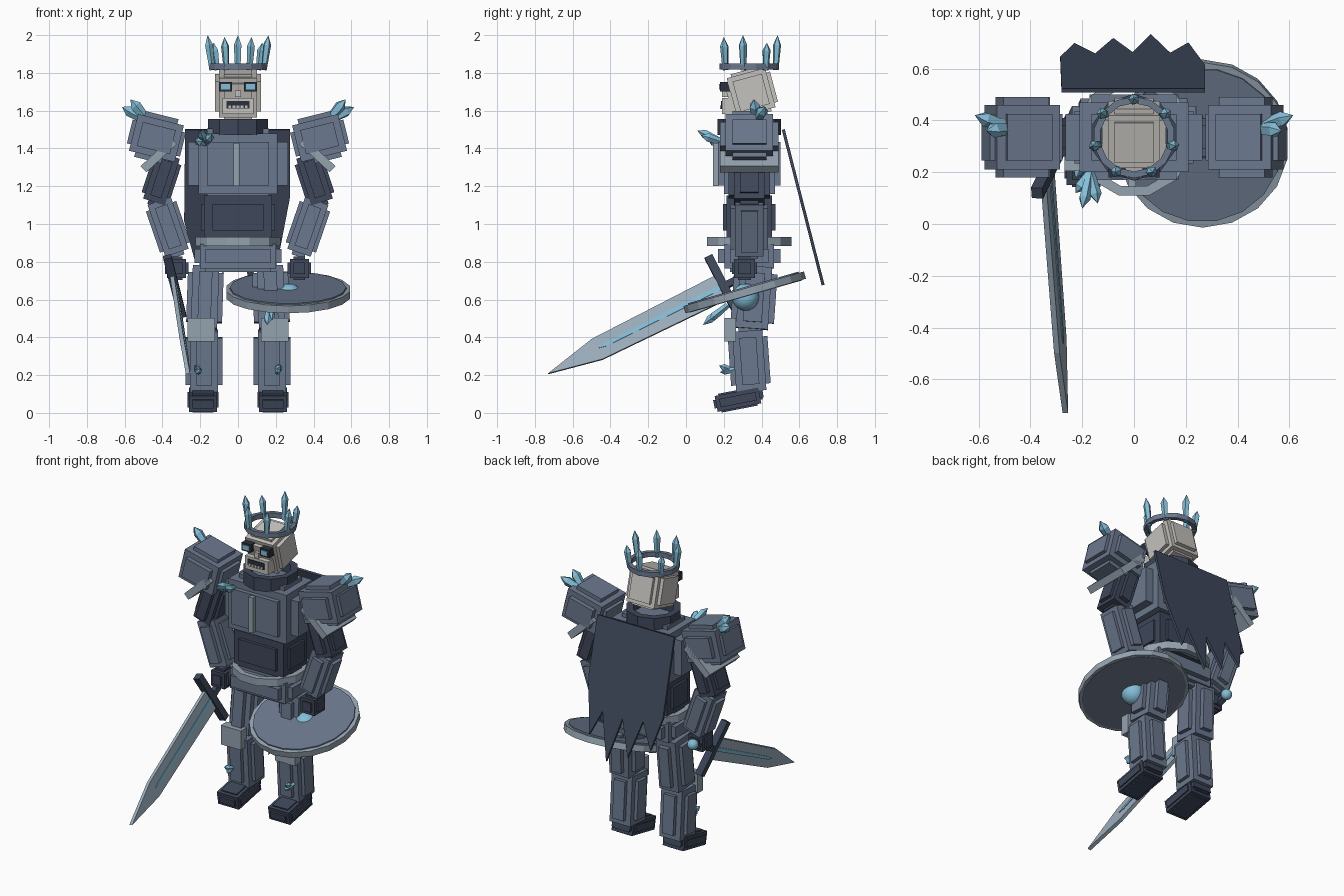
import bpy, bmesh, math
from mathutils import Vector, Matrix, Euler

if "Cube" in bpy.data.objects:
    bpy.data.objects.remove(bpy.data.objects["Cube"])


def lin(c):
    c /= 255
    return c / 12.92 if c <= 0.04045 else ((c + 0.055) / 1.055) ** 2.4


def material(name, r, g, b):
    m = bpy.data.materials.new(name)
    m.diffuse_color = (lin(r), lin(g), lin(b), 1)
    m.use_nodes = True
    m.node_tree.nodes["Principled BSDF"].inputs["Base Color"].default_value = m.diffuse_color
    return m


STEEL = material("steel blue", 107, 120, 142)
DARK = material("dark navy", 62, 71, 90)
TRIM = material("pale steel", 148, 163, 176)
BONE = material("bone grey", 196, 194, 189)
ICE = material("ice blue", 132, 190, 216)
BLADE = material("blade grey", 156, 175, 190)
HOLLOW = material("hollow black", 42, 48, 60)
CY = 0.335   # depth of the body's centre line


def finish(name, bm, mat, mtx=None):
    if mtx is not None:
        bm.transform(mtx)
    bmesh.ops.recalc_face_normals(bm, faces=bm.faces[:])
    me = bpy.data.meshes.new(name)
    bm.to_mesh(me)
    bm.free()
    me.materials.append(mat)
    ob = bpy.data.objects.new(name, me)
    bpy.context.collection.objects.link(ob)
    return ob


def place(loc, rot):
    return Matrix.Translation(loc) @ Euler([math.radians(a) for a in rot]).to_matrix().to_4x4()


def add_cube(bm, size):
    bmesh.ops.create_cube(bm, size=1, matrix=Matrix.Diagonal((*size, 1)))


def box(name, loc, size, mat, rot=(0, 0, 0)):
    bm = bmesh.new()
    add_cube(bm, size)
    return finish(name, bm, mat, place(loc, rot))


def plated(name, loc, size, mat, rot=(0, 0, 0), out=(0.02, 0.02, 0.02), inset=0.03):
    """Box with a smaller raised plate on every side."""
    bm = bmesh.new()
    add_cube(bm, size)
    for a in range(3):
        add_cube(bm, [s + 2 * out[a] if i == a else s - 2 * inset for i, s in enumerate(size)])
    return finish(name, bm, mat, place(loc, rot))


def lathe(name, loc, profile, mat, n, rot=(0, 0, 0)):
    """Faceted ring or disc from a closed (radius, height) profile."""
    bm = bmesh.new()
    rings = []
    for k in range(n):
        t = 2 * math.pi * (k + 0.5) / n
        rings.append([bm.verts.new((r * math.cos(t), r * math.sin(t), z)) for r, z in profile])
    for k in range(n):
        a, b = rings[k], rings[(k + 1) % n]
        for i in range(len(profile)):
            j = (i + 1) % len(profile)
            bm.faces.new((a[i], b[i], b[j], a[j]))
    return finish(name, bm, mat, place(loc, rot))


def band(r0, r1, z0, z1):
    return [(r0, z0), (r1, z0), (r1, z1), (r0, z1)]


def crystal(name, base, tip, r, shoulder=0.72):
    """Five-sided pointed prism."""
    base, tip = Vector(base), Vector(tip)
    d = tip - base
    bm = bmesh.new()
    rings = [[bm.verts.new((rad * math.cos(k * 1.2566), rad * math.sin(k * 1.2566), z * d.length))
              for k in range(5)] for rad, z in ((r * 0.7, 0), (r, shoulder))]
    top = bm.verts.new((0, 0, d.length))
    bm.faces.new(rings[0])
    for k in range(5):
        j = (k + 1) % 5
        bm.faces.new((rings[0][k], rings[0][j], rings[1][j], rings[1][k]))
        bm.faces.new((rings[1][k], rings[1][j], top))
    m = Matrix.Translation(base) @ d.to_track_quat('Z', 'Y').to_matrix().to_4x4()
    return finish(name, bm, ICE, m)


def outline(name, pts, thick, mat, mtx):
    """Extruded flat outline, centred on its plane."""
    bm = bmesh.new()
    f = bm.faces.new([bm.verts.new((x, y, -thick / 2)) for x, y in pts])
    g = bmesh.ops.extrude_face_region(bm, geom=[f])
    bmesh.ops.translate(bm, vec=(0, 0, thick), verts=[v for v in g["geom"] if isinstance(v, bmesh.types.BMVert)])
    return finish(name, bm, mat, mtx)


def ball(name, loc, r, mat):
    bm = bmesh.new()
    bmesh.ops.create_uvsphere(bm, u_segments=16, v_segments=10, radius=r)
    for f in bm.faces:
        f.smooth = True
    return finish(name, bm, mat, Matrix.Translation(loc))


# Head, tipped forward, with face features
plated("skull", (0, 0.345, 1.695), (0.2, 0.21, 0.215), BONE, (15, 0, 0), (0.023, 0.02, 0.015), 0.025)
box("jaw", (0, 0.23, 1.625), (0.165, 0.08, 0.085), BONE)
box("mouth", (0, 0.192, 1.632), (0.12, 0.016, 0.04), HOLLOW)
box("nose", (0, 0.21, 1.69), (0.03, 0.04, 0.035), BONE)
for i in range(5):
    box("tooth", (-0.044 + i * 0.022, 0.185, 1.619), (0.015, 0.01, 0.018), BONE)
for s in (-1, 1):
    box("eye_socket", (s * 0.066, 0.215, 1.727), (0.066, 0.07, 0.052), HOLLOW)
    box("eye", (s * 0.066, 0.179, 1.727), (0.046, 0.008, 0.03), ICE)

# Crown band with seven ice points
lathe("crown_band", (0, CY, 1.835), band(0.132, 0.158, -0.016, 0.016), STEEL, 14)
for k in range(7):
    t = math.pi / 2 + k * 2 * math.pi / 7
    c, s = math.cos(t), math.sin(t)
    h = 2.0 if k in (0, 2, 5) else 1.96 if k in (1, 6) else 1.99
    crystal("crown_point", (0.14 * c, CY + 0.14 * s, 1.815), (0.165 * c, CY + 0.15 * s, h), 0.022)

# Torso
lathe("neck_collar", (0, CY, 1.515), band(0.125, 0.168, -0.045, 0.04), DARK, 10)
plated("chest", (0, CY, 1.32), (0.42, 0.27, 0.32), STEEL, out=(0.055, 0.03, 0.025), inset=0.045)
box("breast_ridge", (-0.008, 0.158, 1.315), (0.03, 0.03, 0.23), TRIM)
plated("belly", (0, CY, 1.035), (0.36, 0.24, 0.23), DARK, out=(0.015, 0.02, 0.02), inset=0.045)
lathe("belt", (0, CY, 0.907), band(0.195, 0.232, -0.024, 0.024), TRIM, 12)
plated("hips", (0, CY, 0.83), (0.4, 0.26, 0.13), STEEL, out=(0.03, 0.035, 0.02), inset=0.028)

# Limbs, mirrored left and right
for s in (-1, 1):
    plated("pauldron", (s * 0.432, CY, 1.455), (0.25, 0.25, 0.2), STEEL, (0, -14 * s, 0), (0.02, 0.03, 0.025), 0.035)
    box("pauldron_trim", (s * 0.42, CY, 1.365), (0.22, 0.31, 0.045), TRIM, (0, 43 * s, 0))
    plated("upper_arm", (s * 0.405, CY, 1.24), (0.12, 0.16, 0.26), DARK, (0, -18 * s, 0), (0.018, 0.03, 0.02), 0.03)
    plated("forearm", (s * 0.37, CY, 0.985), (0.13, 0.15, 0.29), STEEL, (0, 19 * s, 0), (0.02, 0.025, 0.02), 0.03)
    plated("hand", (s * 0.325, 0.31, 0.765), (0.1, 0.11, 0.1), DARK, (0, 0, 0), (0.012, 0.012, 0.012), 0.02)
    plated("thigh", (s * 0.175, 0.36, 0.61), (0.14, 0.17, 0.33), STEEL, (-4, -2 * s, 0), (0.025, 0.03, 0.02), 0.035)
    plated("shin", (s * 0.18, 0.335, 0.275), (0.15, 0.16, 0.32), STEEL, (4, 0, 0), (0.022, 0.025, 0.02), 0.035)
    box("knee_plate", (s * 0.195, 0.235, 0.44), (0.145, 0.06, 0.125), TRIM)
    plated("foot", (s * 0.185, 0.275, 0.07), (0.15, 0.235, 0.085), DARK, (11, 0, 0), (0.008, 0.012, 0.008), 0.02)
    box("ankle", (s * 0.185, 0.34, 0.11), (0.13, 0.13, 0.08), DARK, (11, 0, 0))
    # ice growing from the shoulders and shins
    crystal("shoulder_ice", (s * 0.47, 0.37, 1.54), (s * 0.615, 0.42, 1.62), 0.03)
    crystal("shoulder_ice", (s * 0.47, 0.37, 1.54), (s * 0.57, 0.36, 1.66), 0.03)
    crystal("shin_ice", (s * 0.2, 0.26, 0.22), (s * 0.225, 0.175, 0.25), 0.018)
    crystal("shin_ice", (s * 0.22, 0.26, 0.23), (s * 0.205, 0.18, 0.215), 0.018)
for tip in ((-0.2, 0.06, 1.495), (-0.14, 0.08, 1.47), (-0.225, 0.12, 1.44)):
    crystal("chest_ice", (-0.17, 0.2, 1.43), tip, 0.024)
for tip in ((0.155, 0.09, 0.465), (0.18, 0.12, 0.49)):
    crystal("knee_ice", (0.165, 0.22, 0.57), tip, 0.022)

# Ragged cape, leaning back from the shoulders
slope = math.atan(0.256)
cape = [(-0.28, 0), (0.275, 0), (0.275, -0.37), (0.21, -0.72), (0.14, -0.56), (0.065, -0.85),
        (-0.005, -0.57), (-0.08, -0.79), (-0.15, -0.55), (-0.23, -0.71), (-0.285, -0.5)]
outline("cape", cape, 0.016, DARK,
        Matrix.Translation((0, 0.515, 1.5)) @ Matrix.Rotation(math.pi / 2 + slope, 4, 'X'))

# Round shield held flat, back edge raised
SHIELD, TILT = (0.265, 0.31, 0.64), (16, 0, 0)
lathe("shield_rim", SHIELD, band(0.29, 0.332, -0.022, 0.018), TRIM, 18, TILT)
bm = bmesh.new()
bmesh.ops.create_cone(bm, cap_ends=True, segments=18, radius1=0.315, radius2=0.308, depth=0.05,
                      matrix=Matrix.Rotation(math.pi / 18, 4, 'Z'))
finish("shield_face", bm, STEEL, place(SHIELD, TILT))
ball("shield_boss", (0.27, 0.315, 0.613), 0.072, ICE)

# Sword: local x along the blade, y across it, z through it
guard, tip = Vector((-0.335, 0.2, 0.67)), Vector((-0.265, -0.73, 0.207))
ax = (tip - guard).normalized()
wide = Vector((0.22, 0.42, -0.88))
wide = (wide - ax * wide.dot(ax)).normalized()
thin = ax.cross(wide)
frame = Matrix.Translation(guard) @ Matrix((ax, wide, thin)).transposed().to_4x4()
L = (tip - guard).length
outline("blade", [(0, -0.072), (0.75, -0.062), (L, 0), (0.75, 0.062), (0, 0.072)], 0.022, BLADE, frame)
outline("blade_groove", [(0.02, -0.013), (0.7, -0.009), (0.74, 0), (0.7, 0.009), (0.02, 0.013)], 0.03, ICE, frame)
for name, x, size in (("crossguard", 0, (0.045, 0.36, 0.045)), ("grip", -0.12, (0.24, 0.035, 0.035))):
    bm = bmesh.new()
    add_cube(bm, size)
    finish(name, bm, DARK, frame @ Matrix.Translation((x, 0, 0)))
ball("pommel", frame @ Vector((-0.26, 0, 0)), 0.034, ICE)
